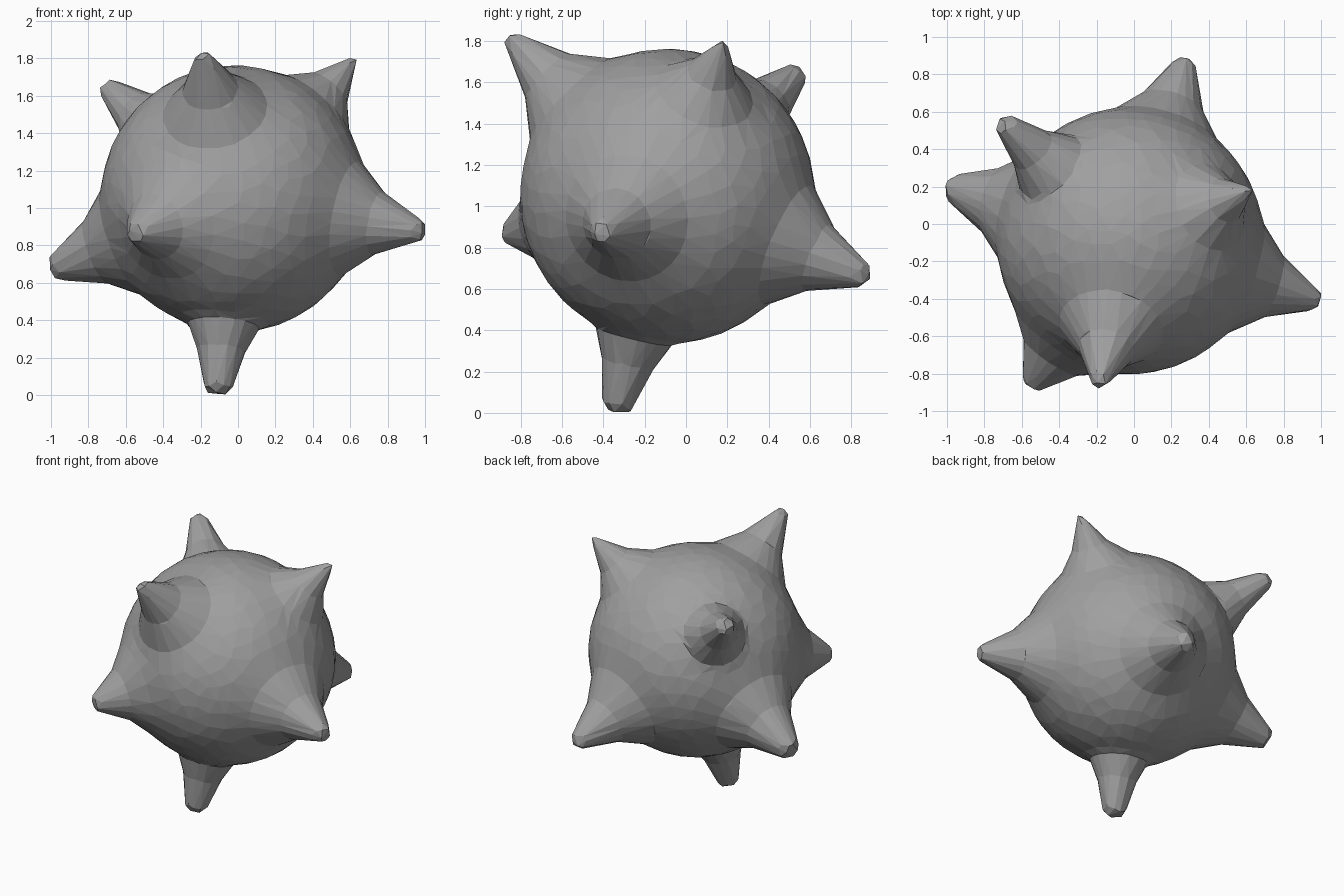
import bpy, bmesh, math
from mathutils import Vector

if "Cube" in bpy.data.objects:
    bpy.data.objects.remove(bpy.data.objects["Cube"])

CENTRE = Vector((-0.02, -0.09, 1.045))
R = 0.712

# spikes: end point, tip radius, base radius
SPIKES = [
    ((-0.11, -0.34, 0.00), 0.080, 0.19),   # bottom
    ((0.995, -0.415, 0.87), 0.070, 0.31),  # right
    ((-0.19, -0.86, 1.82), 0.055, 0.28),   # upper front
    ((0.63, 0.185, 1.80), 0.035, 0.24),    # upper right
    ((-0.995, 0.20, 0.67), 0.085, 0.31),   # left
    ((0.28, 0.885, 0.65), 0.070, 0.31),    # back
    ((-0.71, 0.55, 1.65), 0.065, 0.21),    # upper left
    ((-0.555, -0.87, 0.86), 0.080, 0.31),  # lower front
]


def spike_profile(end, tip, base):
    """Axis and (half width, distance along axis) outline from tip to body."""
    axis = Vector(end) - CENTRE
    length = axis.length
    foot = math.sqrt(R * R - base * base)
    top = length - 0.05
    skirt = base * 1.3
    return axis.normalized(), [
        (0, length), (tip * 0.7, length - 0.008), (tip, top),
        (tip + 0.42 * (base - tip), top + 0.55 * (foot - top)),
        (base, foot + 0.012), (skirt, math.sqrt(R * R - skirt * skirt))]


def spike_radius(angle, pts):
    """Distance from the body centre to the outline in a direction."""
    s, c = math.sin(angle), math.cos(angle)
    for (w0, t0), (w1, t1) in zip(pts, pts[1:]):
        a, b = w0 * c - t0 * s, w1 * c - t1 * s
        if a <= 1e-9 and b >= 0:
            k = a / (a - b) if b > a else 0
            return math.hypot(w0 + k * (w1 - w0), t0 + k * (t1 - t0))
    return R


# round body with the spikes pulled out of it
profiles = [spike_profile(*s) for s in SPIKES]
bm = bmesh.new()
bmesh.ops.create_icosphere(bm, subdivisions=6, radius=1)
for v in bm.verts:
    d = v.co.normalized()
    r = max(spike_radius(d.angle(axis), pts) for axis, pts in profiles)
    v.co = CENTRE + d * max(r, R)
low = min(v.co.z for v in bm.verts)
for v in bm.verts:
    v.co.z -= low
mesh = bpy.data.meshes.new("spiked_ball")
bm.to_mesh(mesh)
bm.free()
ball = bpy.data.objects.new("spiked_ball", mesh)
bpy.context.collection.objects.link(ball)

# dark grey surface
mat = bpy.data.materials.new("dark_grey")
mat.diffuse_color = (0.35, 0.35, 0.35, 1)
mat.use_nodes = True
mat.node_tree.nodes["Principled BSDF"].inputs["Base Color"].default_value = mat.diffuse_color
mesh.materials.append(mat)

# irregular low-poly facets
dec = ball.modifiers.new("facets", 'DECIMATE')
dec.ratio = 0.07
